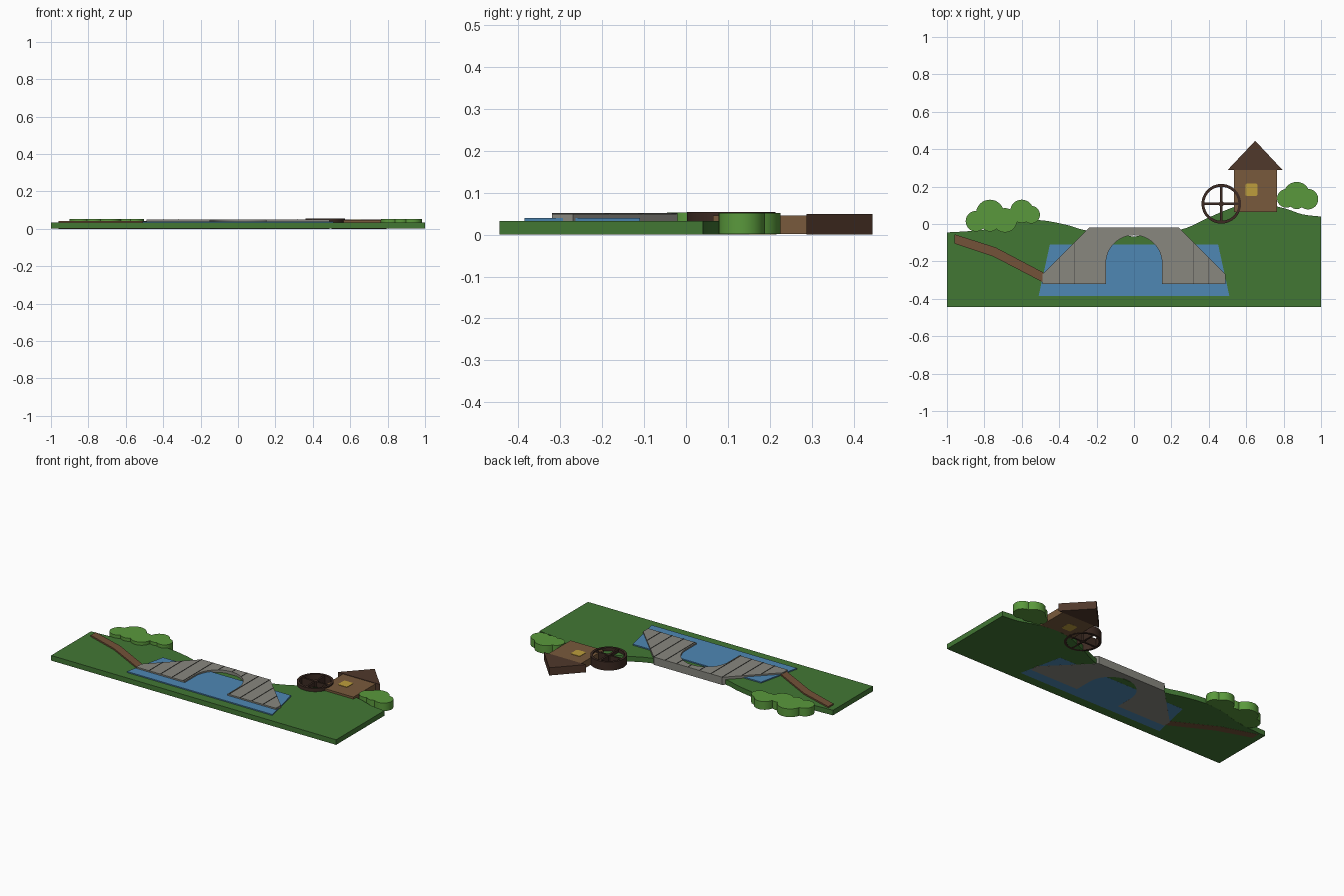
import bpy, bmesh, math

if "Cube" in bpy.data.objects:
    bpy.data.objects.remove(bpy.data.objects["Cube"])


def material(name, r, g, b):
    m = bpy.data.materials.new(name)
    lin = [((c / 255 + 0.055) / 1.055) ** 2.4 for c in (r, g, b)]
    m.diffuse_color = (*lin, 1)
    m.use_nodes = True
    m.node_tree.nodes["Principled BSDF"].inputs["Base Color"].default_value = m.diffuse_color
    return m


GRASS = material("grass_green", 66, 119, 52)
LEAF = material("leaf_green", 90, 153, 60)
WATER = material("water_blue", 78, 135, 180)
STONE = material("stone_grey", 136, 135, 127)
JOINT = material("joint_grey", 70, 70, 66)
DIRT = material("path_brown", 116, 82, 56)
WOOD = material("wall_brown", 121, 90, 60)
ROOF = material("roof_brown", 80, 56, 43)
DARK = material("wheel_brown", 60, 42, 34)
GLOW = material("window_yellow", 190, 158, 60)


def plates(name, outlines, bottom, top, mat):
    """Extrude flat outlines into upright plates held in one object."""
    bm = bmesh.new()
    for pts in outlines:
        face = bm.faces.new([bm.verts.new((x, y, bottom)) for x, y in pts])
        face.normal_update()
        if face.normal.z < 0:
            face.normal_flip()
        new = bmesh.ops.extrude_face_region(bm, geom=[face], use_keep_orig=True)["geom"]
        for v in new:
            if isinstance(v, bmesh.types.BMVert):
                v.co.z = top
        face.normal_flip()
    bmesh.ops.recalc_face_normals(bm, faces=bm.faces)
    mesh = bpy.data.meshes.new(name)
    bm.to_mesh(mesh)
    bm.free()
    mesh.materials.append(mat)
    ob = bpy.data.objects.new(name, mesh)
    bpy.context.collection.objects.link(ob)
    return ob


def arc(cx, cy, r, a0=0, a1=360, n=32):
    full = abs(a1 - a0) == 360
    return [(cx + r * math.cos(math.radians(a0 + (a1 - a0) * i / n)),
             cy + r * math.sin(math.radians(a0 + (a1 - a0) * i / n)))
            for i in range(n if full else n + 1)]


def rect(x0, x1, y0, y1):
    return [(x0, y0), (x1, y0), (x1, y1), (x0, y1)]


def smooth_line(p, steps=6):
    """Catmull-Rom curve through the points."""
    q = [p[0]] + p + [p[-1]]
    out = []
    for i in range(1, len(q) - 2):
        a, b, c, d = q[i - 1:i + 3]
        for s in range(steps):
            t = s / steps
            out.append(tuple(0.5 * (2 * b[k] + (c[k] - a[k]) * t
                             + (2 * a[k] - 5 * b[k] + 4 * c[k] - d[k]) * t * t
                             + (3 * b[k] - a[k] - 3 * c[k] + d[k]) * t ** 3)
                             for k in (0, 1)))
    return out + [p[-1]]


# Ground slab with rolling hills along the back
hills = [(-1, -0.045), (-0.8, -0.03), (-0.64, 0.012), (-0.5, 0.02), (-0.36, -0.005),
         (-0.25, -0.035), (0, -0.066), (0.25, -0.03), (0.4, 0.035), (0.55, 0.095),
         (0.67, 0.108), (0.8, 0.085), (0.9, 0.052), (1, 0.04)]
plates("ground", [[(-1, -0.445), (1, -0.445)] + smooth_line(hills)[::-1]],
       0.0008, 0.033, GRASS)

# River and path
plates("river", [[(-0.51, -0.385), (0.51, -0.385), (0.45, -0.11), (-0.45, -0.11)]],
       0.0004, 0.04, WATER)
plates("path", [[(-0.96, -0.055), (-0.74, -0.125), (-0.48, -0.262), (-0.49, -0.31),
                 (-0.75, -0.175), (-0.96, -0.105)]], 0, 0.042, DIRT)

# Arched stone bridge
opening = arc(0, -0.21, 0.15, 180, 0, 24)
plates("bridge", [[(-0.49, -0.32), (-0.15, -0.32)] + opening +
                  [(0.15, -0.32), (0.49, -0.32), (0.49, -0.27), (0.24, -0.02),
                   (-0.24, -0.02), (-0.49, -0.27)]], 0, 0.049, STONE)

# Very thin upright joints across the bridge deck
joints = []
for i in range(-5, 6):
    x = i * 0.08
    y1 = -0.02 - max(0, abs(x) - 0.24)
    y0 = -0.32
    if abs(x) < 0.15:
        y0 = -0.21 + math.sqrt(0.15 ** 2 - x * x)
    joints.append(rect(x - 0.0006, x + 0.0006, y0, y1))
plates("bridge_joints", joints, 0.045, 0.0515, JOINT)

# Bushes made of overlapping round lobes
plates("left_bush", [arc(*c) for c in ((-0.77, 0.055, 0.075), (-0.6, 0.068, 0.062),
       (-0.845, 0.015, 0.055), (-0.55, 0.05, 0.047), (-0.69, 0.02, 0.065),
       (-0.77, 0.01, 0.05))], 0.0012, 0.053, LEAF)
plates("right_bush", [arc(*c) for c in ((0.87, 0.155, 0.07), (0.93, 0.133, 0.055),
       (0.815, 0.137, 0.05), (0.87, 0.125, 0.045))], 0.0012, 0.052, LEAF)

# Mill house
plates("house_wall", [rect(0.535, 0.765, 0.065, 0.29)], 0.0012, 0.046, WOOD)
plates("roof", [[(0.5, 0.288), (0.795, 0.288), (0.648, 0.445)]], 0, 0.049, ROOF)
window = []
for cx, cy, a in ((0.65, 0.206, 0), (0.605, 0.206, 90), (0.605, 0.16, 180), (0.65, 0.16, 270)):
    window += arc(cx, cy, 0.01, a, a + 90, 4)
plates("window_front", [window], 0.045, 0.049, GLOW)
plates("window_back", [window], 0.0006, 0.003, GLOW)

# Water wheel: rim, cross spokes and hub
WX, WY = 0.467, 0.108
outer, inner = arc(WX, WY, 0.106, n=48), arc(WX, WY, 0.091, n=48)
rim = [[outer[i], outer[(i + 1) % 48], inner[(i + 1) % 48], inner[i]] for i in range(48)]
wheel = plates("wheel_rim", rim, 0.0004, 0.054, DARK)
bm = bmesh.new()
bm.from_mesh(wheel.data)
# Weld the rim segments and drop the hidden walls between them
bmesh.ops.remove_doubles(bm, verts=bm.verts, dist=1e-5)
walls = [f for f in bm.faces if all(len(e.link_faces) > 2 for e in f.edges)]
bmesh.ops.delete(bm, geom=walls, context="FACES_ONLY")
bmesh.ops.recalc_face_normals(bm, faces=bm.faces)
bm.to_mesh(wheel.data)
bm.free()
plates("wheel_spokes", [rect(WX - 0.095, WX + 0.095, WY - 0.006, WY + 0.006),
                        rect(WX - 0.006, WX + 0.006, WY - 0.095, WY + 0.095)],
       0.0005, 0.052, DARK)
plates("wheel_hub", [arc(WX, WY, 0.014, n=16)], 0.0004, 0.054, DARK)

# Smooth the curved walls, keeping the plate edges sharp
for ob in bpy.data.objects:
    bpy.ops.object.select_all(action="DESELECT")
    ob.select_set(True)
    bpy.context.view_layer.objects.active = ob
    bpy.ops.object.shade_smooth_by_angle(angle=math.radians(30))
